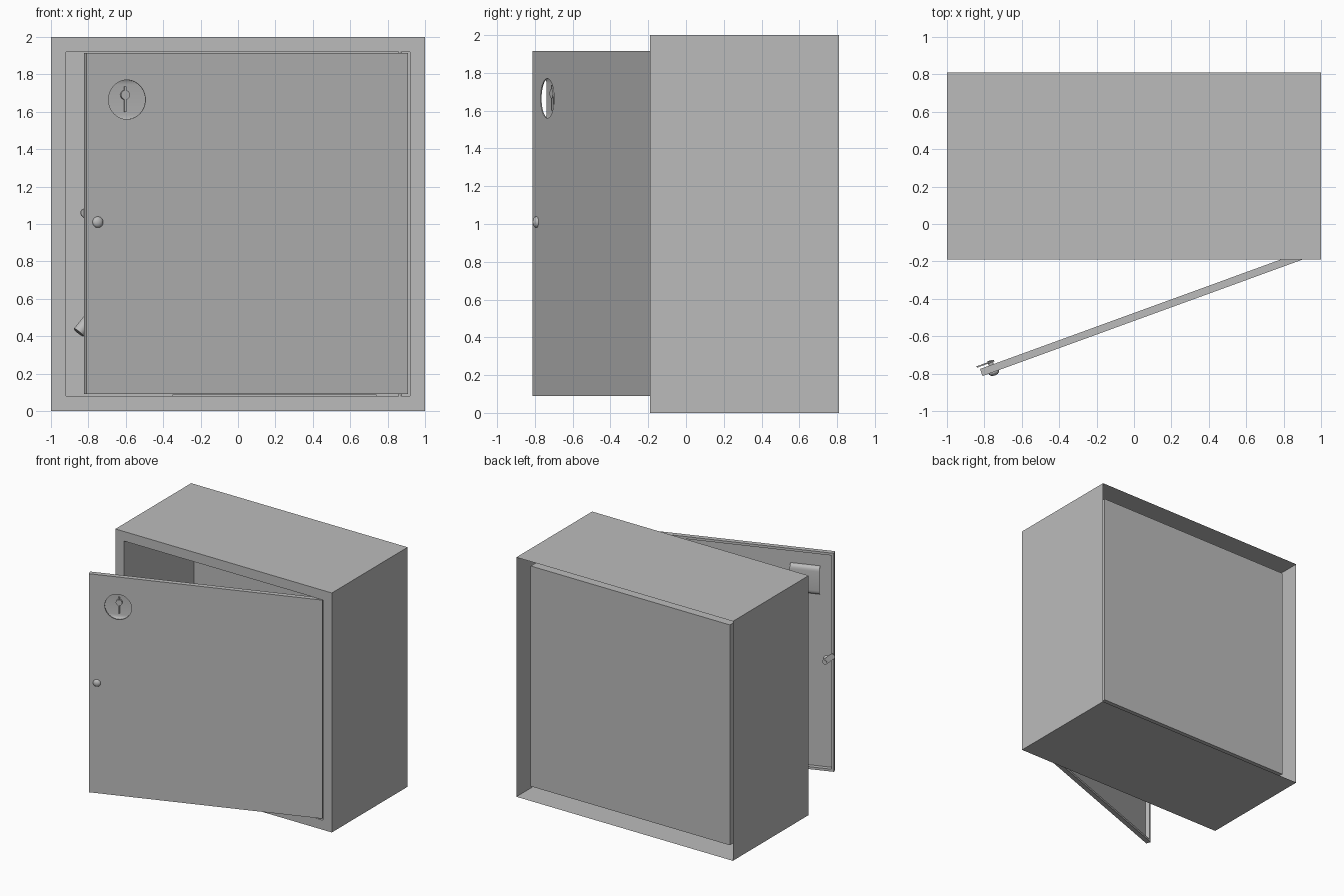
import bpy, bmesh, math
from mathutils import Matrix, Vector

cube = bpy.data.objects.get("Cube")
if cube:
    bpy.data.objects.remove(cube, do_unlink=True)

grey = bpy.data.materials.new("cabinet_grey")
grey.use_nodes = True
COLOUR = (0.5, 0.5, 0.5, 1)
grey.diffuse_color = COLOUR
grey.node_tree.nodes["Principled BSDF"].inputs["Base Color"].default_value = COLOUR

# The open door swings about its front right edge
DOOR = Matrix.Translation((0.91, -0.187, 0)) @ Matrix.Rotation(math.radians(20), 4, "Z")
WIDTH, LOW, HIGH, THICK = 1.83, 0.09, 1.915, 0.04
HOLE_X, HOLE_Z = -1.6, 1.665
KNOB_X, KNOB_Z = -1.766, 1.01
TO_FRONT = Matrix.Rotation(math.radians(90), 4, "X")


def finish(name, bm, place=Matrix(), smooth=False):
    mesh = bpy.data.meshes.new(name)
    bm.to_mesh(mesh)
    bm.free()
    mesh.materials.append(grey)
    obj = bpy.data.objects.new(name, mesh)
    bpy.context.collection.objects.link(obj)
    obj.matrix_world = place
    if smooth:
        bpy.ops.object.select_all(action="DESELECT")
        obj.select_set(True)
        bpy.context.view_layer.objects.active = obj
        bpy.ops.object.shade_smooth_by_angle(angle=math.radians(40))
    return obj


def add_box(bm, low, high):
    low, high = Vector(low), Vector(high)
    move = Matrix.Translation((low + high) / 2) @ Matrix.Diagonal((high - low).to_4d())
    bmesh.ops.create_cube(bm, size=1, matrix=move)


def add_cylinder(bm, start, end, r1, r2=None, sides=32):
    start, end = Vector(start), Vector(end)
    axis = end - start
    move = Matrix.Translation((start + end) / 2) @ axis.to_track_quat("Z", "Y").to_matrix().to_4x4()
    bmesh.ops.create_cone(bm, cap_ends=True, segments=sides, radius1=r1,
                          radius2=r1 if r2 is None else r2, depth=axis.length, matrix=move)


# Cabinet: outer sleeve open at the back, front flange, inner box
bm = bmesh.new()


def ring(half, y):
    return [bm.verts.new((sx * half, y, 1 + sz * half))
            for sx, sz in ((-1, -1), (1, -1), (1, 1), (-1, 1))]


loops = [ring(1, 0.81), ring(1, -0.19), ring(0.92, -0.19), ring(0.92, 0.735)]
for a, b in zip(loops, loops[1:]):
    for i in range(4):
        j = (i + 1) % 4
        bm.faces.new((a[i], a[j], b[j], b[i]))
bm.faces.new(loops[-1])
bmesh.ops.recalc_face_normals(bm, faces=bm.faces[:])
finish("cabinet_body", bm)

# Door sheet with the round opening
bm = bmesh.new()
corners = [(0, LOW), (-WIDTH, LOW), (-WIDTH, HIGH), (0, HIGH)]
circle = [(HOLE_X + 0.105 * math.cos(math.tau * i / 48),
           HOLE_Z + 0.105 * math.sin(math.tau * i / 48)) for i in range(48)]
for outline in (corners, circle):
    verts = [bm.verts.new((x, 0, z)) for x, z in outline]
    for i, v in enumerate(verts):
        bm.edges.new((v, verts[i - 1]))
bmesh.ops.triangle_fill(bm, use_beauty=True, edges=bm.edges[:], normal=(0, -1, 0))
grown = bmesh.ops.extrude_face_region(bm, geom=bm.faces[:], use_keep_orig=True)
moved = [g for g in grown["geom"] if isinstance(g, bmesh.types.BMVert)]
bmesh.ops.translate(bm, verts=moved, vec=(0, 0.006, 0))
bmesh.ops.recalc_face_normals(bm, faces=bm.faces[:])
finish("door_sheet", bm, DOOR)

# Folded rim round the back of the door
bm = bmesh.new()
for x in (-WIDTH, -0.02):
    add_box(bm, (x, 0, LOW), (x + 0.02, THICK, HIGH))
for z in (LOW, HIGH - 0.02):
    add_box(bm, (-WIDTH, 0, z), (0, THICK, z + 0.02))
finish("door_rim", bm, DOOR)

# Hinge pins
bm = bmesh.new()
for z in (LOW, HIGH):
    add_cylinder(bm, (-0.04, 0.02, z - 0.015), (-0.04, 0.02, z + 0.01), 0.008, sides=16)
finish("hinge_pins", bm, DOOR, True)

# Bowed plate behind the opening, open at its sides
bm = bmesh.new()
half = [(0.117, 0.007), (0.115, 0.02), (0.108, 0.03), (0.095, 0.036), (0.08, 0.038)]
profile = half + [(-z, y) for z, y in reversed(half)]
rows = [[bm.verts.new((HOLE_X + sx * 0.117, y, HOLE_Z + z)) for z, y in profile] for sx in (-1, 1)]
for i in range(len(profile) - 1):
    bm.faces.new((rows[0][i], rows[1][i], rows[1][i + 1], rows[0][i + 1]))
finish("key_pocket", bm, DOOR, True)

# Key hanging in the pocket
bm = bmesh.new()
add_cylinder(bm, (HOLE_X, 0.037, 1.69), (HOLE_X, 0.022, 1.69), 0.025)
add_box(bm, (HOLE_X - 0.006, 0.024, 1.6), (HOLE_X + 0.006, 0.034, 1.735))
finish("key", bm, DOOR, True)

# Door knob
bm = bmesh.new()
bmesh.ops.create_uvsphere(bm, u_segments=32, v_segments=16, radius=0.03,
                          matrix=Matrix.Translation((KNOB_X, 0, KNOB_Z)) @ Matrix.Diagonal((1, 0.65, 1, 1)) @ TO_FRONT)
finish("door_knob", bm, DOOR, True)

# Latch tongue and its shaft
bm = bmesh.new()
tip = (KNOB_X - 0.055, KNOB_Z + 0.05)
add_cylinder(bm, (KNOB_X, 0.005, KNOB_Z), (KNOB_X, 0.065, KNOB_Z), 0.014)
for x, z in ((KNOB_X, KNOB_Z), tip):
    add_cylinder(bm, (x, 0.052, z), (x, 0.06, z), 0.022)
tilt = math.atan2(tip[1] - KNOB_Z, tip[0] - KNOB_X)
middle = Vector(((KNOB_X + tip[0]) / 2, 0.056, (KNOB_Z + tip[1]) / 2))
bmesh.ops.create_cube(bm, size=1, matrix=Matrix.Translation(middle) @ Matrix.Rotation(-tilt, 4, "Y")
                      @ Matrix.Diagonal((0.074, 0.008, 0.044, 1)))
finish("latch", bm, DOOR, True)

# Hose reel inside: two discs, coil, hub and floor plate
bm = bmesh.new()
for y in (0.12, 0.46):
    add_cylinder(bm, (0.19, y, 0.75), (0.19, y + 0.02, 0.75), 0.55, sides=48)
add_cylinder(bm, (0.19, 0.14, 0.75), (0.19, 0.46, 0.75), 0.45, sides=48)
add_cylinder(bm, (0.19, 0.05, 0.75), (0.19, 0.735, 0.75), 0.06)
finish("hose_reel", bm, smooth=True)
bm = bmesh.new()
add_box(bm, (-0.35, 0.1, 0.081), (0.74, 0.5, 0.088))
finish("floor_plate", bm)

# Nozzle at the end of the hose
bm = bmesh.new()
add_cylinder(bm, (-0.852, 0.2, 0.42), (-0.68, 0.25, 0.63), 0.033)
add_cylinder(bm, (-0.68, 0.25, 0.63), (-0.24, 0.3, 0.9), 0.024)
finish("hose_nozzle", bm, smooth=True)
